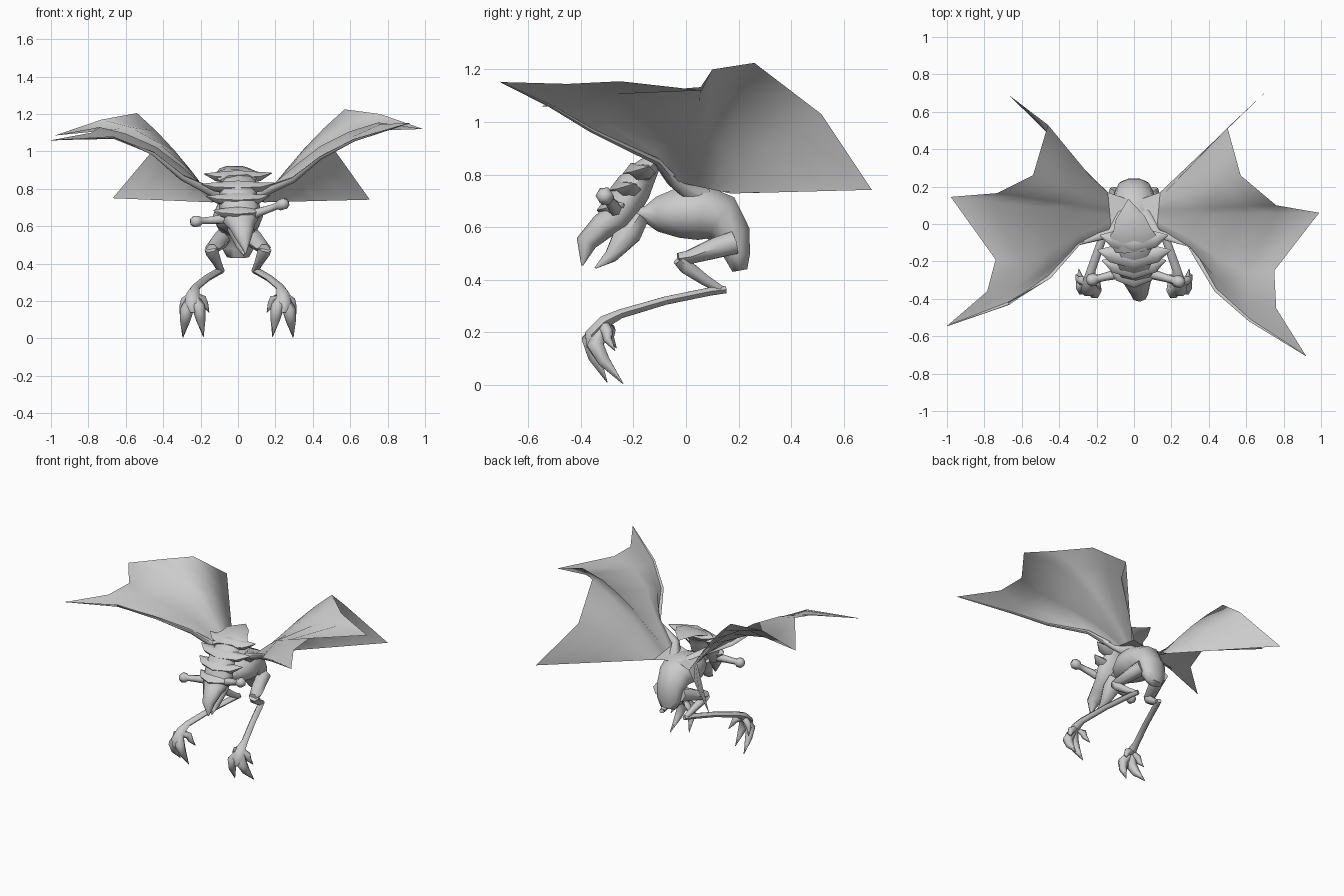
import bpy, math
from mathutils import Vector


def make(name, verts, faces, sharp=65):
    me = bpy.data.meshes.new(name)
    me.from_pydata([tuple(v) for v in verts], [], faces)
    ob = bpy.data.objects.new(name, me)
    bpy.context.collection.objects.link(ob)
    bpy.context.view_layer.objects.active = ob
    ob.select_set(True)
    bpy.ops.object.shade_smooth_by_angle(angle=math.radians(sharp))
    ob.select_set(False)
    return ob


def tube(name, rows, n=6, mirror=False):
    """Sweep an oval along a path; each row is x, y, z, half width, half depth."""
    pts = [Vector(r[:3]) for r in rows]
    verts, faces = [], []
    for i, r in enumerate(rows):
        a = (pts[i] - pts[i - 1]).normalized() if i else Vector()
        b = (pts[i + 1] - pts[i]).normalized() if i < len(pts) - 1 else Vector()
        t = (a + b).normalized()
        ref = Vector((1, 0, 0)) if abs(t.x) < 0.85 else Vector((0, 1, 0))
        side = (ref - t * ref.dot(t)).normalized()
        up = t.cross(side)
        for k in range(n):
            ang = 2 * math.pi * k / n
            verts.append(pts[i] + side * math.cos(ang) * r[3] + up * math.sin(ang) * r[4])
    for i in range(len(rows) - 1):
        for k in range(n):
            j = (k + 1) % n
            faces.append((i * n + k, i * n + j, (i + 1) * n + j, (i + 1) * n + k))
    faces.append(tuple(range(n))[::-1])
    faces.append(tuple(range((len(rows) - 1) * n, len(rows) * n)))
    ob = make(name, verts, faces)
    if mirror:
        make(name + "_left", [(-v.x, v.y, v.z) for v in verts], [f[::-1] for f in faces])
    return ob


# torso: thin neck, round chest, hips curling down to a short tail
tube("torso", [(0, -.24, .66, .04, .04), (0, -.16, .65, .045, .03), (0, -.11, .65, .09, .07),
               (0, -.03, .655, .135, .10), (0, .06, .655, .135, .11), (0, .13, .635, .115, .10),
               (0, .18, .57, .10, .07), (0, .195, .49, .09, .052), (0, .205, .435, .06, .03)], 10)

# head: narrow core running down to a hooked beak
tube("head", [(-.02, -.06, .87, .08, .02), (0, -.12, .85, .09, .035), (0, -.165, .80, .10, .055),
              (0, -.20, .75, .105, .07), (.01, -.235, .69, .11, .07), (.01, -.265, .635, .10, .06),
              (.02, -.32, .60, .07, .05), (.03, -.38, .54, .045, .04),
              (.04, -.395, .455, .004, .004)], 8)
tube("lower_jaw", [(0, -.18, .64, .06, .045), (.01, -.22, .58, .065, .06),
                   (.02, -.285, .49, .03, .03), (.03, -.345, .445, .004, .004)])

# paired frill spikes down the sides of the head
for i, (y, z, w) in enumerate(((-.08, .865, .18), (-.16, .81, .195), (-.215, .745, .17), (-.26, .67, .13))):
    tube("frill_%d" % i, [(-w, y + .02, z + .015, .003, .003), (-w * .62, y, z, .045, .028),
                          (0, y - .02, z - .005, .06, .045),
                          (w * .62, y, z, .045, .028), (w, y + .02, z + .02, .003, .003)])

# flat pointed crest sweeping back over the neck
tube("crest", [(0, -.14, .85, .10, .03), (-.01, -.07, .885, .13, .025), (-.01, -.03, .895, .10, .02),
               (-.02, .03, .91, .08, .015), (-.03, .13, .90, .004, .004)])

# knobbed horns, tilted with the head
for name, base, end in (("right_horn", (.07, -.26, .66), (.245, -.31, .72)),
                        ("left_horn", (-.06, -.26, .64), (-.23, -.30, .625))):
    b, e = Vector(base), Vector(end)
    rows = [(*b.lerp(e, f), r, r) for f, r in
            ((0, .03), (.55, .022), (.8, .02), (.87, .032), (1.03, .034), (1.13, .018))]
    tube(name, rows)

# legs: folded thigh and shin, long foot bone
tube("thigh", [(.08, .18, .54, .05, .05), (.10, .11, .52, .05, .045),
               (.135, .01, .485, .042, .03), (.14, -.03, .48, .03, .025)], 6, True)
tube("shin", [(.145, -.025, .48, .035, .03), (.135, .0, .45, .035, .032), (.11, .07, .40, .024, .024),
              (.09, .135, .36, .02, .018)], 6, True)
tube("foot_bone", [(.09, .15, .362, .016, .016), (.11, .09, .355, .022, .018),
                   (.17, -.08, .32, .022, .018), (.23, -.25, .27, .024, .02),
                   (.24, -.31, .24, .035, .028), (.245, -.36, .19, .04, .03),
                   (.245, -.36, .14, .02, .02)], 6, True)

# claws
for i, (mid, tip) in enumerate((((.21, -.365, .17), (.185, -.30, .01)),
                                ((.275, -.345, .15), (.295, -.24, .005)),
                                ((.285, -.30, .20), (.31, -.27, .13)),
                                ((.19, -.29, .21), (.155, -.265, .14)))):
    r = .036 if i < 2 else .024
    m, t = Vector(mid), Vector(tip)
    q = m.lerp(t, .4) + Vector((0, -.01, 0))
    tube("claw_%d" % i, [(.242, -.315, .23, .024, .024), (*m, r, r),
                         (*q, r * .75, r * .75), (*t, .002, .002)], 6, True)


# wings: slim leading bone plus an arched membrane of ribs fanning from the shoulder
def wing(name, s, lead, rim):
    root_a, root_b = Vector((s * .12, -.05, .775)), Vector((s * .14, .17, .728))
    ribs = [[root_a] + [Vector(p) for p in lead]]
    for i, (x, y, z, lift) in enumerate(rim):
        f = (i + 1) / len(rim)
        a, b = root_a.lerp(root_b, f), Vector((x, y, z))
        hug = max(0, .5 - .25 * i)  # first ribs follow the leading bone
        rib = [a]
        for k, u in enumerate((.27, .5, .74)):
            p = a.lerp(b, u)
            p.z += lift * 4 * u * (1 - u)
            rib.append(p.lerp(ribs[0][k + 1], hug))
        ribs.append(rib + [b])
    verts = [p for rib in ribs for p in rib]
    faces = []
    for i in range(len(ribs) - 1):
        for k in range(4):
            q = (i * 5 + k, i * 5 + k + 1, (i + 1) * 5 + k + 1, (i + 1) * 5 + k)
            faces.append(q if s > 0 else q[::-1])
    make(name + "_membrane", verts, faces, 150)
    # bone, and a web of skin tying the shoulder to the back
    tube(name + "_bone", [(s * .05, .06, .71, .05, .05)] +
         [(*p, r, r * .8) for p, r in zip(ribs[0], (.03, .018, .011, .008, .002))])
    web = [(0, .12, .74), root_b, root_a, (0, -.04, .745)]
    make(name + "_shoulder_web", web, [(0, 3, 2, 1) if s > 0 else (0, 1, 2, 3)])


wing("right_wing", 1,
     [(.30, -.11, .85), (.44, -.355, .965), (.62, -.515, 1.06), (.92, -.705, 1.152)],
     [(.76, -.45, 1.145, .06), (.75, -.25, 1.155, .09), (.99, .06, 1.12, .14),
      (.76, .10, 1.20, .09), (.57, .26, 1.225, .03), (.50, .515, 1.03, .0), (.705, .707, .742, 0)])
wing("left_wing", -1,
     [(-.30, -.10, .86), (-.455, -.285, .99), (-.67, -.425, 1.075), (-1.0, -.545, 1.06)],
     [(-.785, -.36, 1.10, .06), (-.74, -.19, 1.13, .09), (-.98, .145, 1.085, .14),
      (-.73, .165, 1.17, .09), (-.54, .26, 1.205, .03), (-.46, .53, 1.0, .0), (-.67, .69, .75, 0)])
